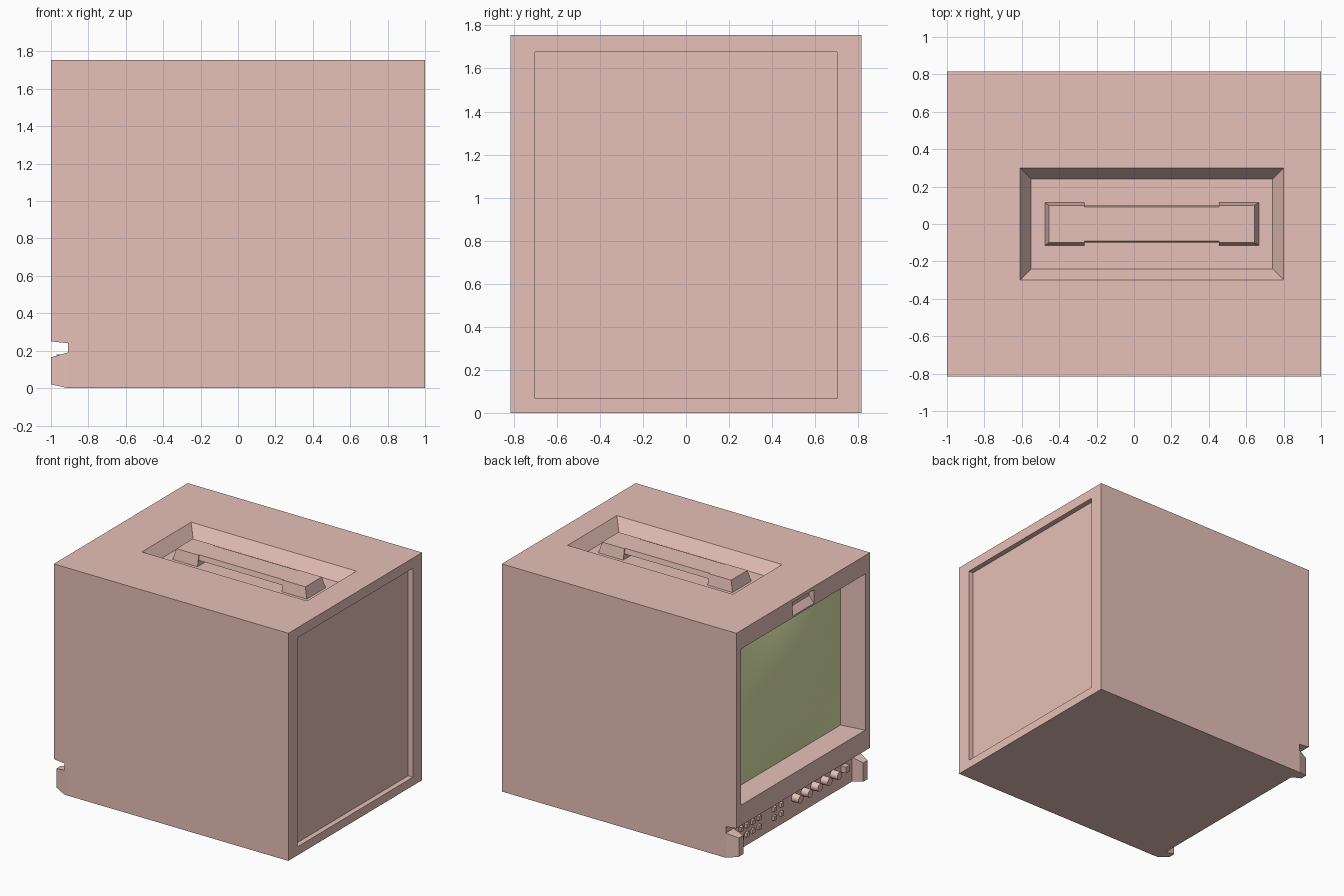
import bpy, bmesh
from mathutils import Vector

if "Cube" in bpy.data.objects:
    bpy.data.objects.remove(bpy.data.objects["Cube"], do_unlink=True)


def material(name, rgb):
    m = bpy.data.materials.new(name)
    m.use_nodes = True
    m.diffuse_color = (*rgb, 1)
    m.node_tree.nodes["Principled BSDF"].inputs["Base Color"].default_value = (*rgb, 1)
    return m


CASE = material("dusty pink casing", (0.8, 0.53, 0.48))
GLASS = material("olive green glass", (0.74, 0.8, 0.41))


def finish(name, bm, mat=CASE):
    bmesh.ops.recalc_face_normals(bm, faces=bm.faces)
    mesh = bpy.data.meshes.new(name)
    bm.to_mesh(mesh)
    bm.free()
    mesh.materials.append(mat)
    ob = bpy.data.objects.new(name, mesh)
    bpy.context.collection.objects.link(ob)
    return ob


def loft(name, axis, near, far):
    """Solid between two rectangles (position, a0, a1, b0, b1) across an axis."""
    bm = bmesh.new()
    rings = []
    for pos, a0, a1, b0, b1 in (near, far):
        ring = []
        for a, b in ((a0, b0), (a1, b0), (a1, b1), (a0, b1)):
            co = [a, b]
            co.insert(axis, pos)
            ring.append(bm.verts.new(co))
        rings.append(ring)
    lo, hi = rings
    bm.faces.new(lo)
    bm.faces.new(hi)
    for i in range(4):
        j = (i + 1) % 4
        bm.faces.new((lo[i], lo[j], hi[j], hi[i]))
    return finish(name, bm)


def cut(target, cutter):
    cutter.hide_render = True
    mod = target.modifiers.new("cut", "BOOLEAN")
    mod.operation = "DIFFERENCE"
    mod.solver = "EXACT"
    mod.object = cutter
    bpy.context.view_layer.objects.active = target
    bpy.ops.object.modifier_apply(modifier=mod.name)
    bpy.data.objects.remove(cutter, do_unlink=True)


def smooth(ob):
    bpy.ops.object.select_all(action="DESELECT")
    ob.select_set(True)
    bpy.context.view_layer.objects.active = ob
    bpy.ops.object.shade_smooth_by_angle(angle=0.6)


TOP, HALF, PANEL = 1.755, 0.815, -0.91

# Casing: side profile with the stepped-back control strip
bm = bmesh.new()
profile = [(-1, TOP), (1, TOP), (1, 0), (PANEL, 0), (PANEL, 0.24), (-1, 0.25)]
face = bm.faces.new([bm.verts.new((x, -HALF, z)) for x, z in profile])
side = bmesh.ops.extrude_face_region(bm, geom=[face])["geom"]
bmesh.ops.translate(bm, vec=(0, 2 * HALF, 0),
                    verts=[v for v in side if isinstance(v, bmesh.types.BMVert)])
casing = finish("casing", bm)

# Screen well, rear panel, handle well and finger notch
cut(casing, loft("screen_well", 0, (-1.02, -0.76, 0.76, 0.408, 1.612),
                 (-0.81, -0.722, 0.722, 0.41, 1.61)))
cut(casing, loft("rear_recess", 0, (0.96, -0.702, 0.702, 0.066, 1.676),
                 (1.1, -0.702, 0.702, 0.066, 1.676)))
FLOOR = TOP - 0.093
cut(casing, loft("handle_well", 2, (FLOOR, -0.55, 0.74, -0.24, 0.24),
                 (TOP + 0.0093, -0.616, 0.806, -0.306, 0.306)))
cut(casing, loft("finger_notch", 0, (-1.02, -0.13, 0.13, 0.0 + 1.6, 1.735),
                 (-0.96, -0.13, 0.13, 1.675, 1.715)))

# Domed screen
BULGE = 0.1
bm = bmesh.new()
bmesh.ops.create_grid(bm, x_segments=24, y_segments=24, size=1)
for v in bm.verts:
    u, w = v.co.x, v.co.y
    v.co = Vector((-0.813 - BULGE * (1 - u * u) * (1 - w * w), 0.722 * u, 1.01 + 0.599 * w))
screen = finish("screen", bm, GLASS)
if screen.data.polygons[0].normal.x > 0:
    screen.data.flip_normals()
screen.data.shade_smooth()

# Carrying handle: two tapered end blocks and a thin raised grip
CENTRE = 0.095
for name, s in (("left", 1), ("right", -1)):
    def span(a, b):
        return sorted((CENTRE + s * a, CENTRE + s * b))
    loft(f"handle_end_{name}", 2, (FLOOR, *span(0.36, 0.572), -0.115, 0.115),
         (TOP - 0.01, *span(0.36, 0.55), -0.1, 0.1))
loft("handle_grip", 2, (TOP - 0.05, -0.27, 0.46, -0.1, 0.1),
     (TOP - 0.01, -0.27, 0.46, -0.092, 0.092))

# Corner guards beside the control strip
for name, s in (("left", 1), ("right", -1)):
    root = sorted((s * 0.72, s * HALF))
    tip = sorted((s * 0.73, s * 0.785))
    loft(f"corner_guard_{name}", 0, (PANEL, *root, 0, 0.19), (-1, *tip, 0.02, 0.165))


def block(name, y, z, half, depth):
    rect = (y - half, y + half, z - half, z + half)
    loft(name, 0, (PANEL - depth, *rect), (PANEL + 0.01, *rect))


# Two rows of push buttons
for row, z in enumerate((0.16, 0.09)):
    for col, y in enumerate((0.64, 0.57, 0.5, 0.42, 0.235, 0.15)):
        block(f"button_{row}_{col}", y, z, 0.016, 0.02)

# Row of round knobs and the power switch
for i in range(5):
    bm = bmesh.new()
    bmesh.ops.create_cone(bm, cap_ends=True, segments=20, radius1=0.032,
                          radius2=0.03, depth=0.07)
    for v in bm.verts:
        v.co = Vector((PANEL - 0.025 - v.co.z, -0.015 - 0.118 * i + v.co.x, 0.149 + v.co.y))
    smooth(finish(f"knob_{i}", bm))
block("power_switch", -0.615, 0.148, 0.024, 0.04)
